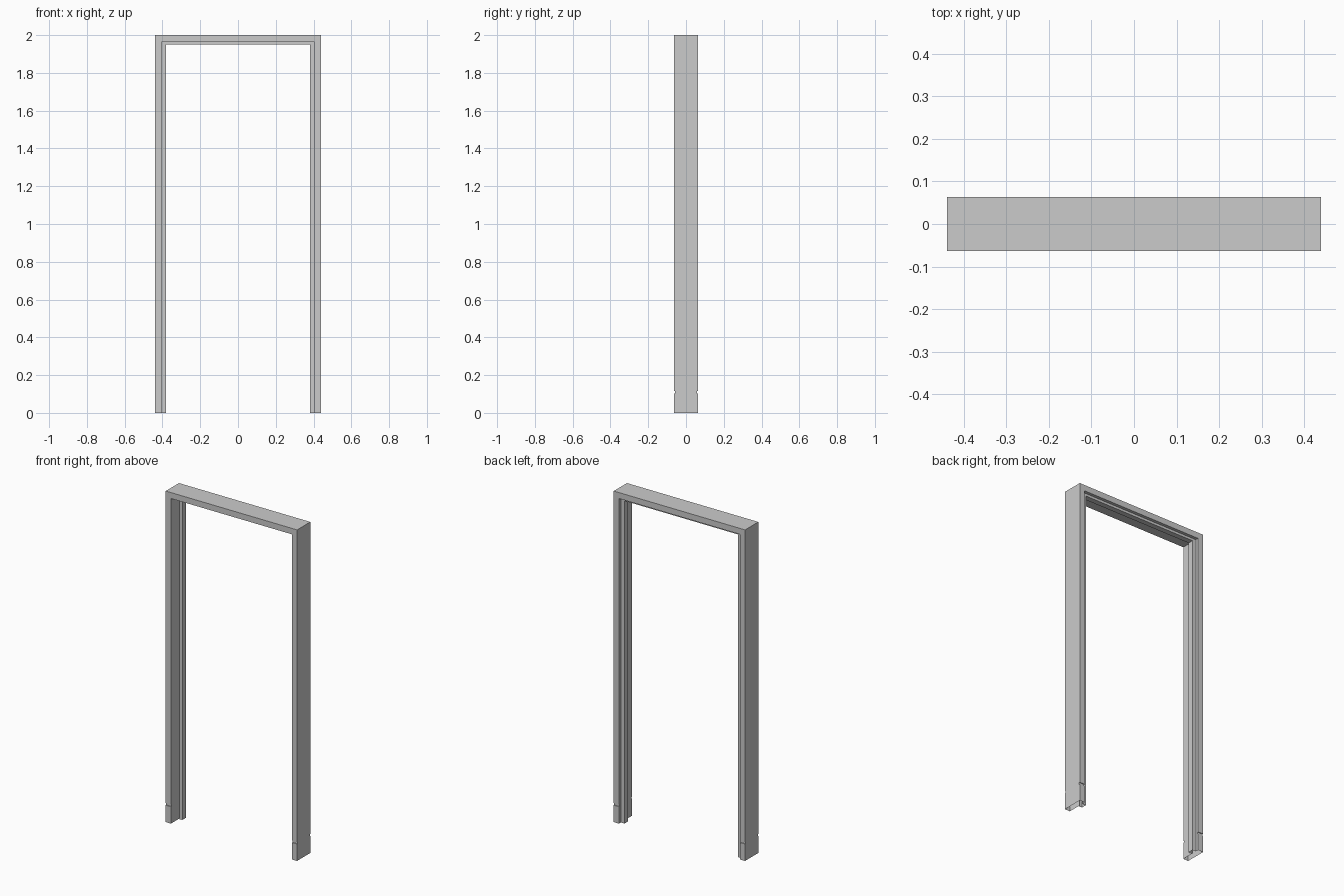
import bpy, bmesh

if "Cube" in bpy.data.objects:
    bpy.data.objects.remove(bpy.data.objects["Cube"])

W, H, Y = 0.439, 2.0, 0.063       # half width, height, half depth

# Frame cross-section: (inset on the legs, drop on the header, y)
profile = [
    (0.000, 0.000, -Y),
    (0.035, 0.036, -Y),           # front face
    (0.035, 0.036, 0.018),        # front rebate, running into the seal groove
    (0.039, 0.039, 0.018),
    (0.039, 0.039, 0.011),        # seal groove lip
    (0.059, 0.051, 0.011),        # stop, front
    (0.059, 0.051, 0.044),        # stop, inner face
    (0.035, 0.036, 0.044),        # stop, back
    (0.035, 0.036, Y),            # back rebate
    (0.000, 0.000, Y),            # back face
]


def leg_ring(bm, side, z, inset):
    """Cross-section of a leg; z None gives the mitred top corner."""
    ring = []
    for dx, dz, y in profile:
        if abs(y) == Y:
            y -= inset if y > 0 else -inset
        ring.append(bm.verts.new((side * (W - dx), y, H - dz if z is None else z)))
    return ring


def bridge(bm, a, b):
    n = len(a)
    for i in range(n):
        j = (i + 1) % n
        bm.faces.new((a[i], a[j], b[j], b[i]))


def make_frame(name):
    bm = bmesh.new()
    # stations up a leg: plinth, shallow shadow groove, upper leg, mitre
    stations = [(0, 0), (0.102, 0), (0.102, 0.005), (0.115, 0.005), (0.115, 0), (None, 0)]
    rings = [leg_ring(bm, -1, z, i) for z, i in stations]
    rings += [leg_ring(bm, 1, z, i) for z, i in reversed(stations)]
    for a, b in zip(rings, rings[1:]):
        bridge(bm, a, b)
    # remove the zero-area steps of the groove that lie inside the walls
    bmesh.ops.remove_doubles(bm, verts=bm.verts[:], dist=1e-5)
    bmesh.ops.dissolve_degenerate(bm, edges=bm.edges[:], dist=1e-5)
    bmesh.ops.recalc_face_normals(bm, faces=bm.faces[:])
    mesh = bpy.data.meshes.new(name)
    bm.to_mesh(mesh)
    bm.free()
    obj = bpy.data.objects.new(name, mesh)
    bpy.context.collection.objects.link(obj)
    return obj


# Hollow pressed door frame, open at the feet
make_frame("door_frame")
